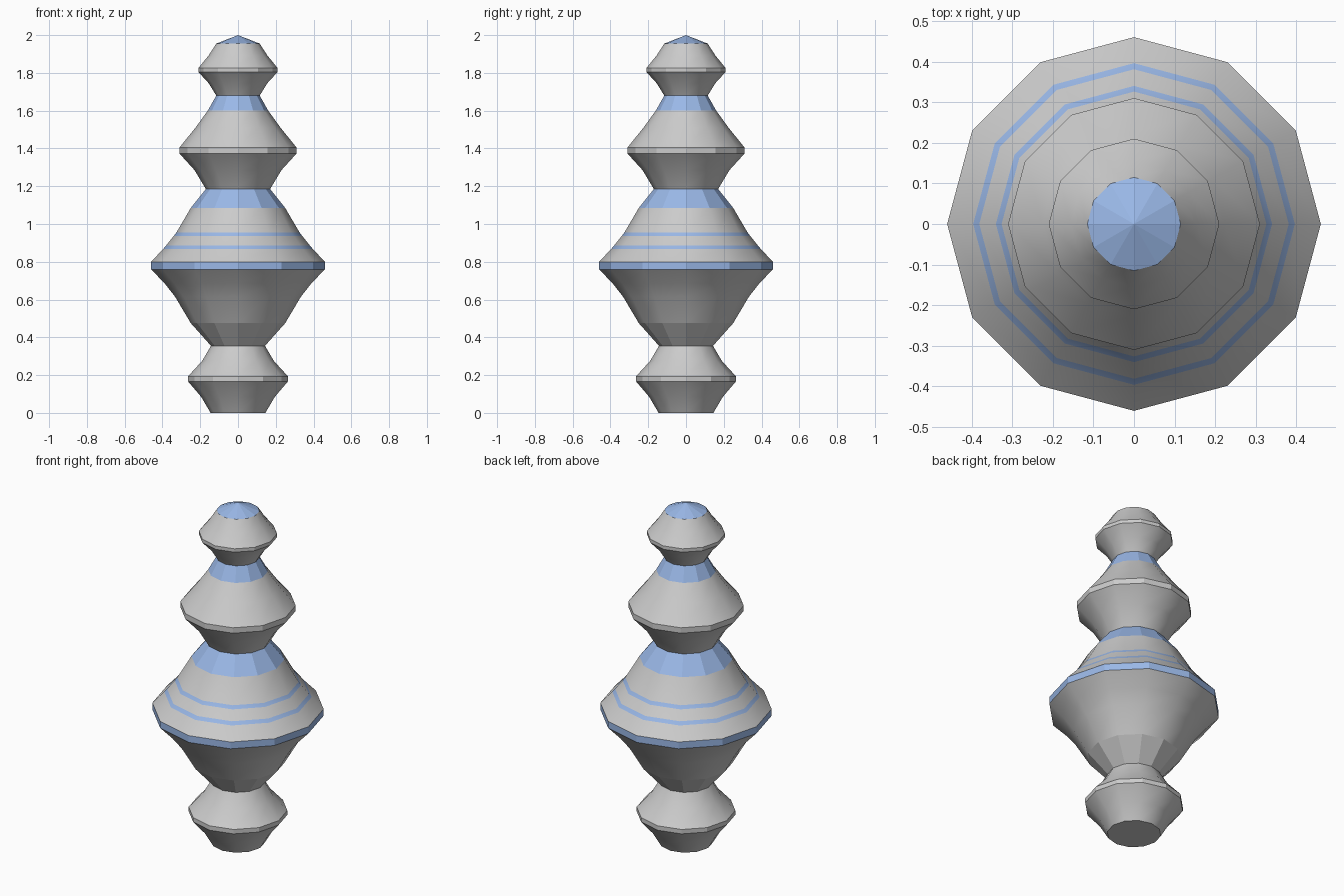
import bpy, bmesh, math

if "Cube" in bpy.data.objects:
    bpy.data.objects.remove(bpy.data.objects["Cube"])

SIDES = 12


def material(name, rgb):
    m = bpy.data.materials.new(name)
    m.diffuse_color = (*rgb, 1)
    m.use_nodes = True
    m.node_tree.nodes["Principled BSDF"].inputs["Base Color"].default_value = m.diffuse_color
    return m


grey = material("light grey", (0.6, 0.6, 0.6))
blue = material("soft blue", (0.33, 0.49, 0.82))

# Spindle profile: radius, height, colour of the band above, smooth band above
G, B = 0, 1
profile = [
    # foot bead
    (0.145, 0.0, G, True), (0.195, 0.085, G, True),
    (0.265, 0.167, G, False), (0.265, 0.193, G, True),
    (0.19, 0.275, G, True), (0.143, 0.355, G, False),
    # large body with blue rim, stripes and collar
    (0.25, 0.475, G, True), (0.333, 0.615, G, True), (0.388, 0.685, G, True),
    (0.46, 0.76, B, False), (0.46, 0.80, G, True),
    (0.396, 0.868, B, True), (0.381, 0.886, G, True),
    (0.340, 0.937, B, True), (0.326, 0.955, G, True),
    (0.25, 1.085, B, False),
    # middle bead
    (0.17, 1.185, G, True), (0.23, 1.285, G, True),
    (0.31, 1.373, G, False), (0.31, 1.405, G, True),
    (0.225, 1.51, G, True), (0.16, 1.60, B, False),
    # top bead and cap
    (0.115, 1.68, G, True), (0.155, 1.745, G, True),
    (0.21, 1.805, G, False), (0.21, 1.825, G, True),
    (0.155, 1.893, G, True), (0.115, 1.955, B, False),
]

bm = bmesh.new()
rings = []
for r, z, _, _ in profile:
    rings.append([bm.verts.new((r * math.cos(a), r * math.sin(a), z))
                  for a in (math.tau * i / SIDES for i in range(SIDES))])
tip = bm.verts.new((0, 0, 2))

# Bands between rings, closed with a flat base and a pointed cap
bm.faces.new(rings[0][::-1])
for k, (r, z, colour, smooth) in enumerate(profile):
    for i in range(SIDES):
        j = (i + 1) % SIDES
        a, b = rings[k][i], rings[k][j]
        top = [rings[k + 1][j], rings[k + 1][i]] if k + 1 < len(rings) else [tip]
        f = bm.faces.new([a, b] + top)
        f.material_index = colour
        f.smooth = smooth

# Hard edges wherever a flat band begins, and at the necks
for e in bm.edges:
    if len(e.link_faces) == 2:
        f, g = e.link_faces
        if f.smooth != g.smooth or f.normal.length == 0:
            e.smooth = f.smooth and g.smooth
bm.normal_update()
for e in bm.edges:
    if len(e.link_faces) == 2 and e.calc_face_angle() > math.radians(35):
        e.smooth = False

mesh = bpy.data.meshes.new("turned_spindle")
bm.to_mesh(mesh)
bm.free()
mesh.materials.append(grey)
mesh.materials.append(blue)
spindle = bpy.data.objects.new("turned_spindle", mesh)
bpy.context.collection.objects.link(spindle)
